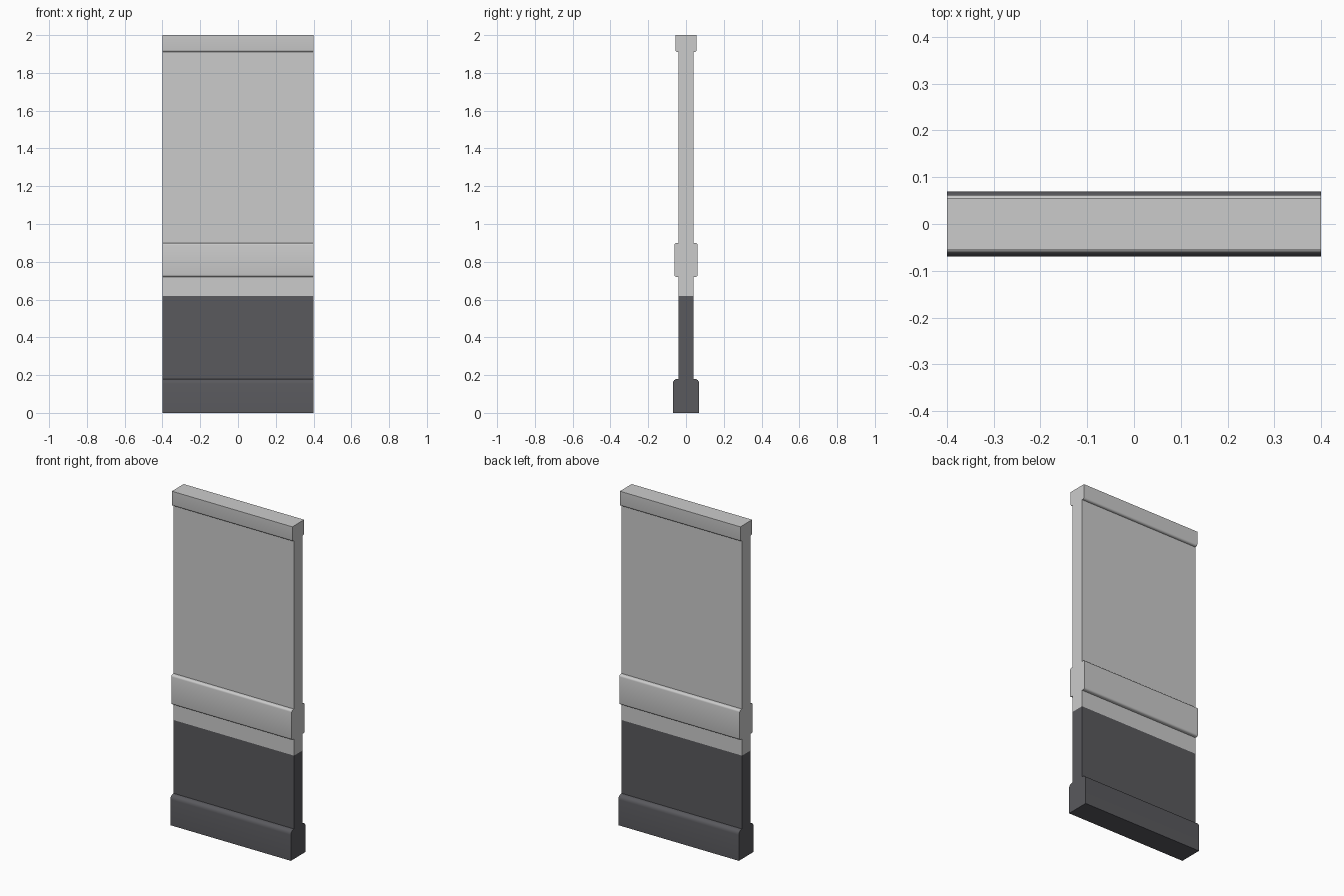
import bpy, bmesh, math

if "Cube" in bpy.data.objects:
    bpy.data.objects.remove(bpy.data.objects["Cube"])

HALF_LENGTH = 0.4


def rounded(points):
    """Replace (y, z, radius) corners by small arcs where radius > 0."""
    out = []
    for y, z, r, side in points:
        if r == 0:
            out.append((y, z))
            continue
        # side = 1: top corner, side = -1: bottom corner (profile runs upwards)
        arc = []
        for i in range(5):
            a = math.radians(90 * i / 4)
            arc.append((y - r + r * math.cos(a), z + side * (r * math.sin(a) - r)))
        out += arc if side > 0 else arc[::-1]
    return out


def extrude_profile(name, half, material=None):
    """Mirror half a y-z profile and sweep it along x."""
    right = rounded(half)
    outline = right + [(-y, z) for y, z in reversed(right)]
    bm = bmesh.new()
    face = bm.faces.new([bm.verts.new((-HALF_LENGTH, y, z)) for y, z in outline])
    moved = bmesh.ops.extrude_face_region(bm, geom=[face], use_keep_orig=True)
    verts = [v for v in moved["geom"] if isinstance(v, bmesh.types.BMVert)]
    bmesh.ops.translate(bm, verts=verts, vec=(2 * HALF_LENGTH, 0, 0))
    bmesh.ops.recalc_face_normals(bm, faces=bm.faces)
    mesh = bpy.data.meshes.new(name)
    bm.to_mesh(mesh)
    bm.free()
    obj = bpy.data.objects.new(name, mesh)
    bpy.context.collection.objects.link(obj)
    if material:
        mesh.materials.append(material)
    bpy.ops.object.select_all(action='DESELECT')
    obj.select_set(True)
    bpy.context.view_layer.objects.active = obj
    bpy.ops.object.shade_smooth_by_angle(angle=math.radians(35))
    return obj


dark = bpy.data.materials.new("dark_paint")
dark.diffuse_color = (0.1, 0.1, 0.11, 1)
dark.use_nodes = True
dark.node_tree.nodes["Principled BSDF"].inputs["Base Color"].default_value = dark.diffuse_color

# Dark lower wall with skirting board
extrude_profile("lower_wall_with_skirting", [
    (0.07, 0.0, 0, 1), (0.07, 0.18, 0.025, 1),
    (0.04, 0.18, 0, 1), (0.04, 0.62, 0, 1)], dark)

# Pale upper wall with chair rail and cornice
extrude_profile("upper_wall_with_rail_and_cornice", [
    (0.04, 0.62, 0, 1), (0.04, 0.72, 0, 1),
    (0.062, 0.72, 0.012, -1), (0.062, 0.90, 0.012, 1),
    (0.04, 0.90, 0, 1), (0.04, 1.91, 0, 1),
    (0.056, 1.91, 0.012, -1), (0.056, 2.0, 0, 1)])
